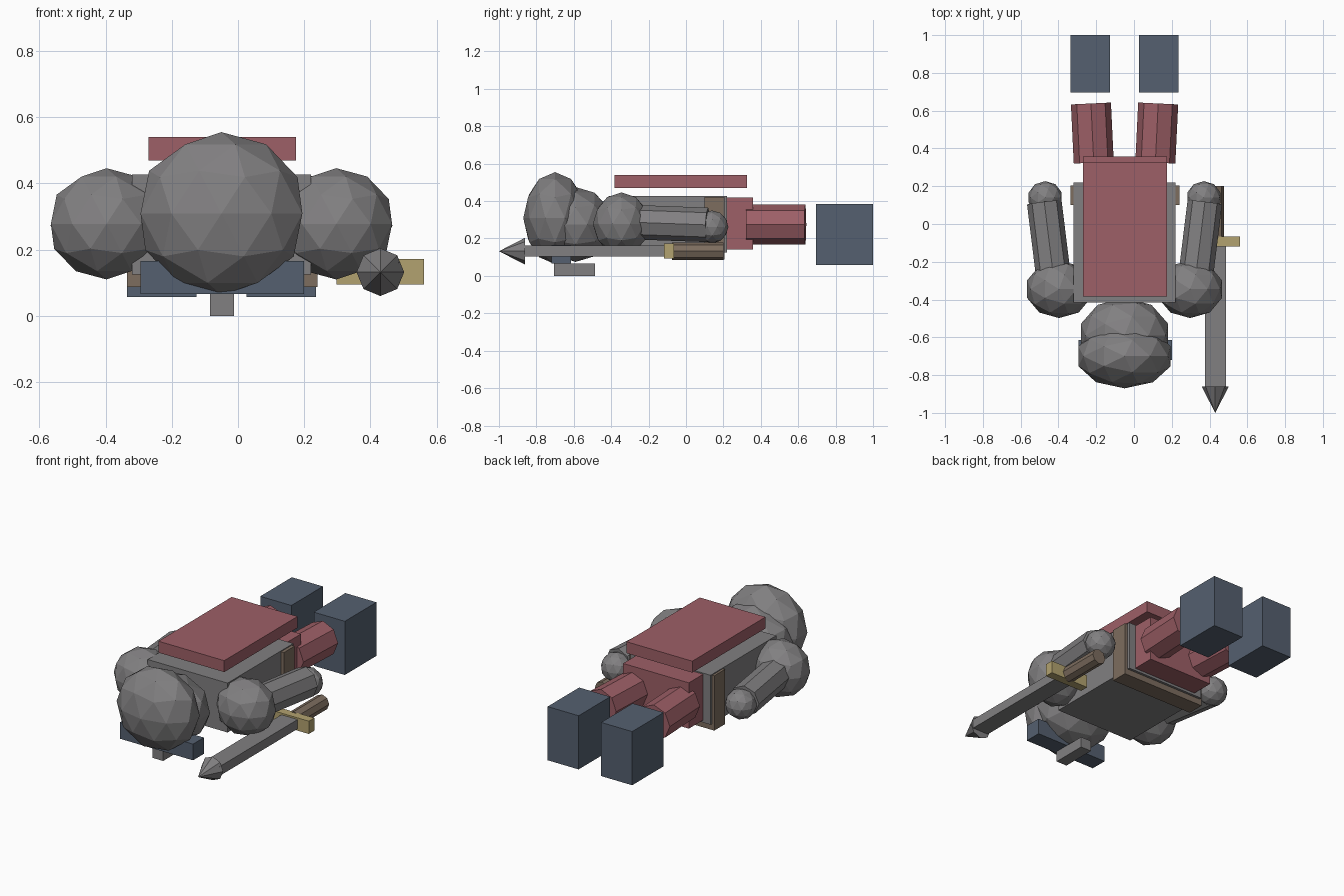
import bpy
from mathutils import Vector

if "Cube" in bpy.data.objects:
    bpy.data.objects.remove(bpy.data.objects["Cube"])

CX = -0.05  # body's own centre line


def material(name, rgb):
    m = bpy.data.materials.new(name)
    m.diffuse_color = (*rgb, 1)
    m.use_nodes = True
    m.node_tree.nodes["Principled BSDF"].inputs["Base Color"].default_value = m.diffuse_color
    return m


STEEL = material("steel grey", (0.22, 0.215, 0.22))
RED = material("dull red", (0.34, 0.115, 0.135))
NAVY = material("slate blue", (0.09, 0.117, 0.16))
GOLD = material("pale gold", (0.45, 0.365, 0.16))
BROWN = material("leather brown", (0.205, 0.153, 0.114))


def finish(name, mat):
    ob = bpy.context.object
    ob.name = name
    ob.data.materials.append(mat)
    return ob


def box(name, mat, x, y, z):
    """Box from (min, max) ranges."""
    bpy.ops.mesh.primitive_cube_add(
        size=1, location=[(a + b) / 2 for a, b in (x, y, z)])
    bpy.context.object.scale = [b - a for a, b in (x, y, z)]
    return finish(name, mat)


def ball(name, mat, loc, semi):
    bpy.ops.mesh.primitive_ico_sphere_add(subdivisions=2, radius=1, location=loc)
    bpy.context.object.scale = semi
    return finish(name, mat)


def rod(name, mat, a, b, r1, r2):
    """Eight-sided rod or cone from a to b, corners pointing up and sideways."""
    a, b = Vector(a), Vector(b)
    d = b - a
    bpy.ops.mesh.primitive_cone_add(vertices=8, radius1=r1, radius2=r2,
                                    depth=d.length, location=(a + b) / 2)
    bpy.context.object.rotation_euler = d.to_track_quat('Z', 'Y').to_euler()
    return finish(name, mat)


# Body lying face down, head towards -y
box("torso", STEEL, (-0.32, 0.22), (-0.415, 0.22), (0.125, 0.427))
box("belt", BROWN, (-0.335, 0.24), (0.1, 0.205), (0.087, 0.422))
box("pelvis", RED, (-0.27, 0.175), (0.15, 0.358), (0.14, 0.42))
box("cape", RED, (-0.27, 0.175), (-0.383, 0.325), (0.47, 0.54))

# Head and helmet
ball("head", STEEL, (CX, -0.59, 0.275), (0.243, 0.2, 0.2))
ball("helmet", STEEL, (CX, -0.7, 0.309), (0.257, 0.17, 0.246))
box("visor", NAVY, (-0.295, 0.2), (-0.72, -0.615), (0.066, 0.165))
box("nose_guard", STEEL, (-0.085, -0.012), (-0.706, -0.487), (0, 0.066))

# Limbs, mirrored about the body's centre line
for side, s in (("left", -1), ("right", 1)):
    ball(side + "_shoulder", STEEL, (CX + s * 0.347, -0.345, 0.278),
         (0.177, 0.153, 0.168))
    rod(side + "_arm", STEEL, (CX + s * 0.37, -0.33, 0.289),
        (CX + s * 0.425, 0.115, 0.273), 0.092, 0.092)
    ball(side + "_hand", STEEL, (CX + s * 0.42, 0.14, 0.262),
         (0.092, 0.087, 0.088))
    rod(side + "_leg", RED, (CX + s * 0.163, 0.325, 0.275),
        (CX + s * 0.178, 0.638, 0.275), 0.106, 0.106)
    c = CX + s * 0.181
    box(side + "_boot", NAVY, (c - 0.105, c + 0.105), (0.695, 1.0), (0.057, 0.385))

# Sword beside the body
box("blade", STEEL, (0.376, 0.486), (-0.87, -0.1), (0.105, 0.162))
rod("blade_tip", STEEL, (0.43, -0.86, 0.132), (0.43, -1.0, 0.132), 0.072, 0)
box("guard", GOLD, (0.298, 0.562), (-0.118, -0.065), (0.094, 0.172))
rod("handle", BROWN, (0.43, -0.075, 0.132), (0.43, 0.2, 0.132), 0.047, 0.047)
